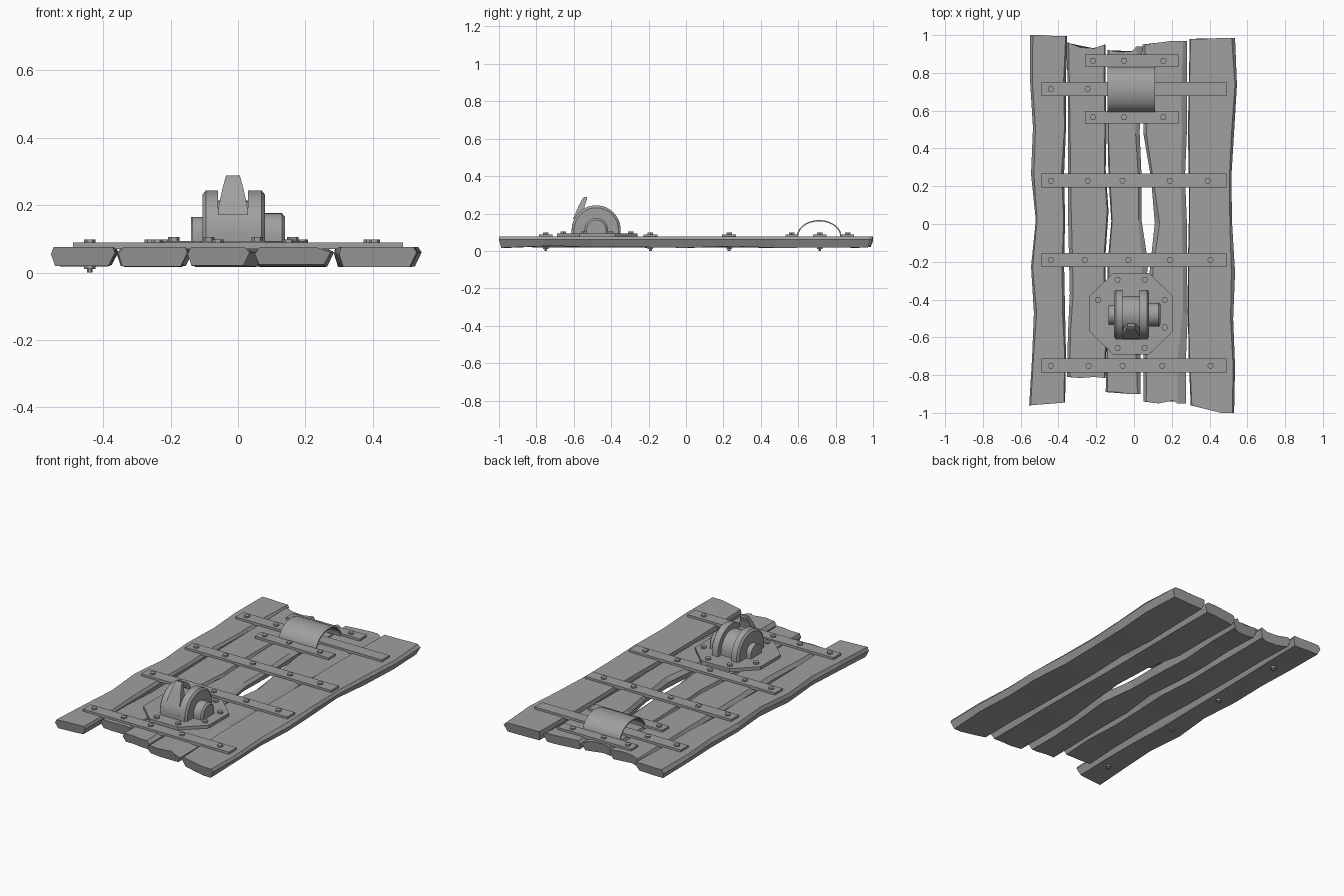
import bpy, bmesh, math, random
from mathutils import Vector

random.seed(4)
if "Cube" in bpy.data.objects:
    bpy.data.objects.remove(bpy.data.objects["Cube"])

grey = bpy.data.materials.new("plain grey")
grey.use_nodes = True
grey.diffuse_color = (0.35, 0.35, 0.35, 1)
grey.node_tree.nodes["Principled BSDF"].inputs["Base Color"].default_value = (0.35, 0.35, 0.35, 1)


def finish(name, bm, smooth=False):
    bmesh.ops.recalc_face_normals(bm, faces=bm.faces)
    mesh = bpy.data.meshes.new(name)
    bm.to_mesh(mesh)
    bm.free()
    mesh.materials.append(grey)
    obj = bpy.data.objects.new(name, mesh)
    bpy.context.collection.objects.link(obj)
    if smooth:
        bpy.ops.object.select_all(action='DESELECT')
        obj.select_set(True)
        bpy.context.view_layer.objects.active = obj
        bpy.ops.object.shade_smooth_by_angle(angle=math.radians(35))
    return obj


def loft(name, rings, smooth=False):
    """Skin closed rings of points and cap both ends."""
    bm = bmesh.new()
    rows = [[bm.verts.new(p) for p in ring] for ring in rings]
    n = len(rows[0])
    for a, b in zip(rows, rows[1:]):
        for i in range(n):
            j = (i + 1) % n
            bm.faces.new((a[i], a[j], b[j], b[i]))
    bm.faces.new(rows[0])
    bm.faces.new(rows[-1])
    return finish(name, bm, smooth)


def prism(name, outline, z0, z1):
    return loft(name, [[(x, y, z) for x, y in outline] for z in (z0, z1)])


def box(name, x0, x1, y0, y1, z0, z1):
    return prism(name, [(x0, y0), (x1, y0), (x1, y1), (x0, y1)], z0, z1)


def bolt(name, x, y, z0, z1, r=0.017):
    angles = [math.tau * i / 6 for i in range(6)]
    prism(name, [(x + r * math.cos(a), y + r * math.sin(a)) for a in angles], z0, z1)


# Planks: left and right edges in hundredths from front to back,
# ragged front and back ends, then side slants
planks = [
    ("outer_right", [-55.5, -54, -53, -54.5, -52, -54.5, -53.5, -55, -55],
     [-36.5, -36, -36.5, -37, -36.5, -37, -36, -36, -35.5],
     [-96, -95.5, -95, -94.5], [100, 100, 99.5, 99.5], 1.2, 1.2),
    ("inner_right", [-35.5, -35, -34, -34.5, -35, -35, -35, -35, -36],
     [-15, -14.5, -15, -15, -13.5, -15, -14.5, -15, -15],
     [-81, -81.5, -81, -81.5], [96, 93.5, 93, 95], 1.5, 0.8),
    ("middle", [-15, -14.5, -14, -14, -12, -13.5, -14, -14, -14],
     [3.5, 3.5, 5, 7.5, 4, 4, 3, 3.5, 4.5],
     [-89, -89, -90, -90], [92, 91, 91.5, 94], 0.8, 2.5),
    ("inner_left", [5, 5, 6, 8.5, 11, 9, 5, 5, 4.5],
     [27.5, 27.5, 28.5, 28, 28, 27, 28, 28, 28],
     [-94, -95, -93.5, -95], [95, 96, 97, 97], 2, 3.5),
    ("outer_left", [30, 29, 28.5, 28.5, 29, 29, 28.5, 29, 29.5],
     [53, 53.5, 52.5, 53.5, 52, 51.5, 53, 54.5, 53.5],
     [-96, -98, -100, -100], [98, 98, 98.5, 98.5], 0.6, 1.5),
]
for name, left, right, front, back, cut_l, cut_r in planks:
    rings = []
    last = len(left) - 1
    for i, (l, r) in enumerate(zip(left, right)):
        t = i / last
        ys = [f + (b - f) * t for f, b in zip(front, back)]
        cl, cr = (c * random.uniform(0.5, 1.3) for c in (cut_l, cut_r))
        low = random.uniform(1.6, 2.6)
        inner = [l + cl, l + (r - l) * 0.35, l + (r - l) * 0.7, r - cr]
        under = [l + 1.2, l + (r - l) * 0.35, l + (r - l) * 0.7, r - 2]
        pull = (1 if i == 0 else -1 if i == last else 0) * 1.2
        ring = [(x, y, 7.6) for x, y in zip(inner, ys)]
        ring.append((r, ys[3], 6))
        ring += [(x, y + pull, low) for x, y in zip(under[::-1], ys[::-1])]
        ring.append((l, ys[0], 5.5))
        rings.append([Vector(p) / 100 for p in ring])
    loft(name + "_plank", rings)

# Cross straps and their bolts
straps = [
    (-0.75, (-0.44, -0.24, -0.06, 0.15, 0.405)),
    (-0.19, (-0.44, -0.26, -0.03, 0.19, 0.405)),
    (0.23, (-0.44, -0.245, -0.06, 0.19, 0.39)),
    (0.715, (-0.44, -0.245)),
]
for y, bolts in straps:
    box("cross_strap", -0.49, 0.49, y - 0.037, y + 0.037, 0.07, 0.089)
    for x in bolts:
        bolt("strap_bolt", x, y, 0.085, 0.098)
    bolt("underside_nut", -0.44, y, 0.01, 0.03)
    bolt("underside_shank", -0.44, y, 0, 0.03, 0.008)
for y in (0.565, 0.865):
    box("short_strap", -0.26, 0.235, y - 0.033, y + 0.033, 0.07, 0.089)
    for x in (-0.217, -0.053, 0.155):
        bolt("strap_bolt", x, y, 0.085, 0.098)

# Thin arched guard at the back
arch = []
for k in range(25):
    a = math.pi * k / 24
    c, s = math.cos(a), math.sin(a)
    arch.append([(x, 0.712 - r * c, 0.075 + (r - 0.03) * s)
                 for x, r in ((-0.14, 0.12), (0.11, 0.12), (0.11, 0.113), (-0.14, 0.113))])
loft("arched_guard", arch, True)

# Eight-sided base plate with bolts
cx, cy = -0.015, -0.475
prism("base_plate", [(cx + x, cy + y) for x, y in (
    (-0.095, -0.215), (0.095, -0.215), (0.22, -0.095), (0.22, 0.095),
    (0.095, 0.215), (-0.095, 0.215), (-0.22, 0.095), (-0.22, -0.095))], 0.07, 0.094)
for x, y in ((-0.072, 0.18), (0.072, 0.18), (0.178, 0.073), (0.178, -0.073),
             (0.072, -0.18), (-0.072, -0.18), (-0.175, 0.073)):
    bolt("plate_bolt", cx + x, cy + y, 0.09, 0.105)


# Winch: half-round solids along x, standing on the plate
def half_round(name, profile, start=0, end=180):
    rings = []
    for x, r in profile:
        arc = [math.radians(start + (end - start) * k / 24) for k in range(25)]
        ring = [(x, -0.48 - r * math.cos(a), 0.113 + r * math.sin(a)) for a in arc]
        ring.append((x, ring[-1][1] if end == 180 else -0.48, 0.085))
        ring.append((x, ring[0][1], 0.085))
        rings.append(ring)
    loft(name, rings, True)


half_round("right_flange", [(-0.105, 0.118), (-0.095, 0.131), (-0.06, 0.131)])
half_round("left_flange", [(0.03, 0.131), (0.07, 0.131), (0.08, 0.118)])
half_round("drum", [(-0.06, 0.1), (0.03, 0.1)])
half_round("front_cover", [(-0.06, 0.131), (0.03, 0.131)], 0, 36)
half_round("left_hub", [(0.08, 0.063), (0.13, 0.063), (0.14, 0.052)])
half_round("right_hub", [(-0.135, 0.052), (-0.105, 0.052)])

# Tapered tongue rising from the cover
tongue = []
for w, y0, y1, z in ((0.045, -0.605, -0.54, 0.17), (0.042, -0.592, -0.55, 0.2),
                     (0.032, -0.572, -0.54, 0.245), (0.023, -0.553, -0.528, 0.28),
                     (0.02, -0.543, -0.53, 0.288)):
    tongue.append([(cx - w, y0, z), (cx + w, y0, z), (cx + w, y1, z), (cx - w, y1, z)])
loft("tongue", tongue)
